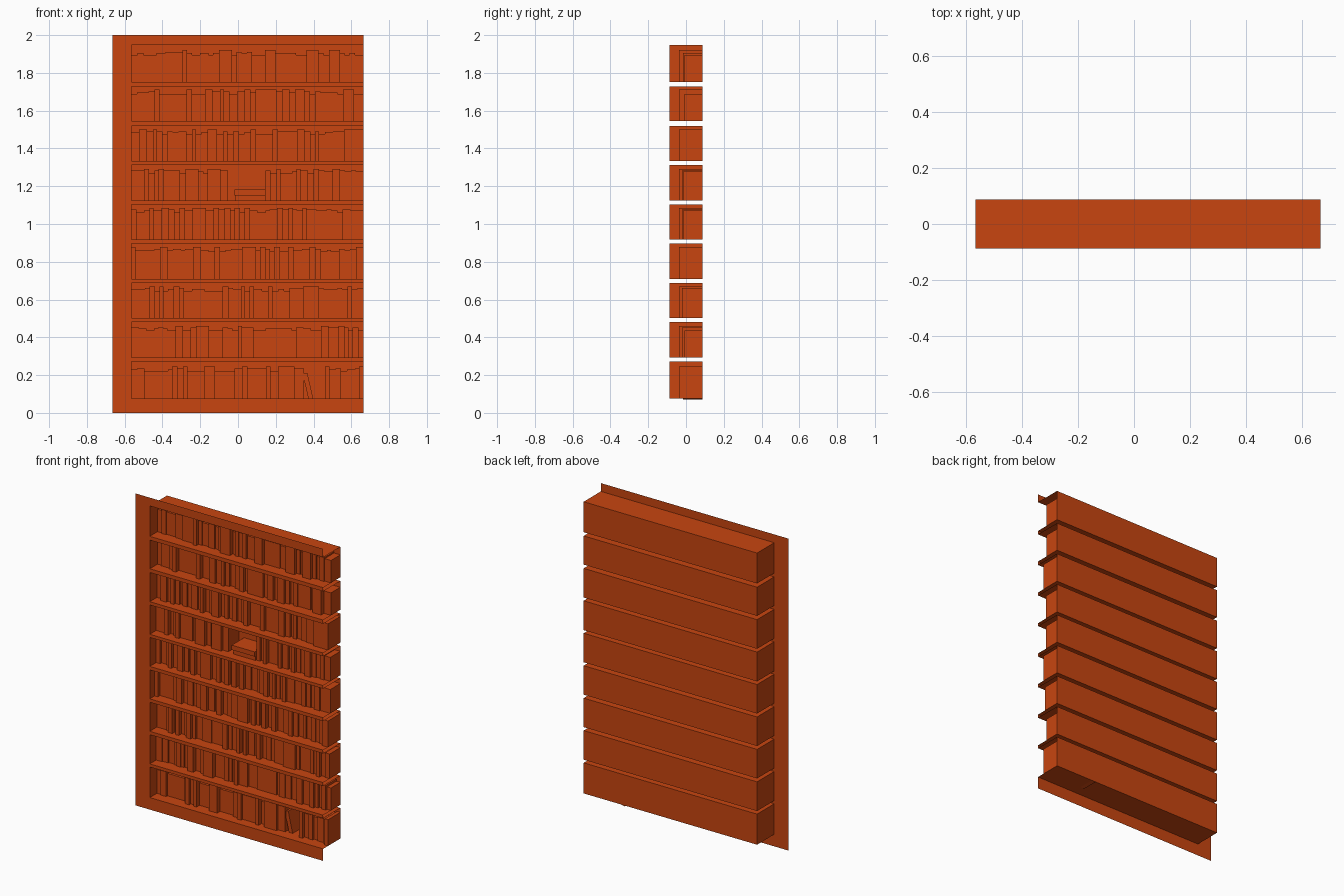
import bpy, bmesh, math, random
from mathutils import Matrix, Vector

if "Cube" in bpy.data.objects:
    bpy.data.objects.remove(bpy.data.objects["Cube"])

random.seed(7)
X0, X1, XE = -0.665, 0.665, -0.565      # left edge, right edge, inner left wall
YF, YB = -0.087, 0.087                  # front plane, back panels
# floor and ceiling of each compartment, top to bottom
ROWS = [(1.752, 1.947), (1.544, 1.728), (1.333, 1.520), (1.124, 1.312),
        (0.918, 1.104), (0.710, 0.896), (0.502, 0.688), (0.293, 0.480),
        (0.077, 0.273)]
# book kinds: height, front position
KINDS = [(0.168, -0.038), (0.158, -0.022), (0.153, -0.015), (0.144, -0.008)]

wood = bpy.data.materials.new("orange_brown")
wood.diffuse_color = (0.58, 0.06, 0.005, 1)
wood.use_nodes = True
wood.node_tree.nodes["Principled BSDF"].inputs["Base Color"].default_value = wood.diffuse_color


def finish(bm, name):
    mesh = bpy.data.meshes.new(name)
    bm.to_mesh(mesh)
    bm.free()
    mesh.materials.append(wood)
    ob = bpy.data.objects.new(name, mesh)
    bpy.context.collection.objects.link(ob)
    return ob


def box(bm, x0, x1, y0, y1, z0, z1, drop=(), inward=False, lean=0.0):
    """Box with outward normals; drop lists sides to leave open."""
    geo = bmesh.ops.create_cube(bm, size=1)
    verts = geo["verts"]
    for v in verts:
        v.co = Vector(((x0 + x1) / 2 + v.co.x * (x1 - x0),
                       (y0 + y1) / 2 + v.co.y * (y1 - y0),
                       (z0 + z1) / 2 + v.co.z * (z1 - z0)))
    faces = list({f for v in verts for f in v.link_faces})
    sides = {"right": (1, 0, 0), "front": (0, -1, 0), "back": (0, 1, 0),
             "bottom": (0, 0, -1), "top": (0, 0, 1)}
    for f in faces:
        f.normal_update()
    gone = [f for f in faces for s in drop if f.normal.dot(Vector(sides[s])) > 0.9]
    keep = [f for f in faces if f not in gone]
    if inward:
        bmesh.ops.reverse_faces(bm, faces=keep)
    if lean:
        bmesh.ops.rotate(bm, verts=verts, cent=(x1, 0, z0),
                         matrix=Matrix.Rotation(lean, 3, 'Y'))
    bmesh.ops.delete(bm, geom=gone, context='FACES_ONLY')


# flat front frame: left stile plus the rails between the openings
bm = bmesh.new()


def panel(x0, x1, z0, z1):
    bm.faces.new([bm.verts.new((x, YF, z)) for x, z in
                  ((x0, z0), (x1, z0), (x1, z1), (x0, z1))])


panel(X0, XE, 0, 2)
levels = [2.0] + [z for lo, hi in ROWS for z in (hi, lo)] + [0.0]
for hi, lo in zip(levels[::2], levels[1::2]):
    panel(XE, X1, lo, hi)
finish(bm, "front_frame")

# recessed compartments, open at the front and the right end
bm = bmesh.new()
for lo, hi in ROWS:
    box(bm, XE, X1, YF, YB, lo, hi, drop=("front", "right"), inward=True)
finish(bm, "shelf_compartments")


def fill(bm, a, b, z):
    """Run of upright books from x = a to x = b."""
    n = max(1, round((b - a) / 0.031))
    widths = [random.choice((0.022, 0.028, 0.03, 0.04)) for _ in range(n)]
    scale = (b - a) / sum(widths)
    x = a
    for w in widths:
        h, y = random.choice(KINDS)
        box(bm, x, x + w * scale, y, YB, z, z + h, drop=("back", "bottom"))
        x += w * scale


# rows of books
for i, (lo, hi) in enumerate(ROWS):
    bm = bmesh.new()
    if i == 3:
        # gap with two books lying flat
        fill(bm, XE, -0.053, lo)
        fill(bm, 0.145, X1, lo)
        box(bm, -0.012, 0.145, -0.03, YB, lo, lo + 0.028, drop=("back", "bottom"))
        box(bm, -0.018, 0.145, -0.038, YB, lo + 0.028, lo + 0.058, drop=("back",))
    elif i == 8:
        # gap with one leaning book
        fill(bm, XE, 0.35, lo)
        fill(bm, 0.46, X1, lo)
        box(bm, 0.373, 0.398, -0.015, YB, lo, lo + 0.138, drop=("back",),
            lean=-math.radians(13))
    else:
        fill(bm, XE, X1, lo)
    finish(bm, f"book_row_{i + 1}")
